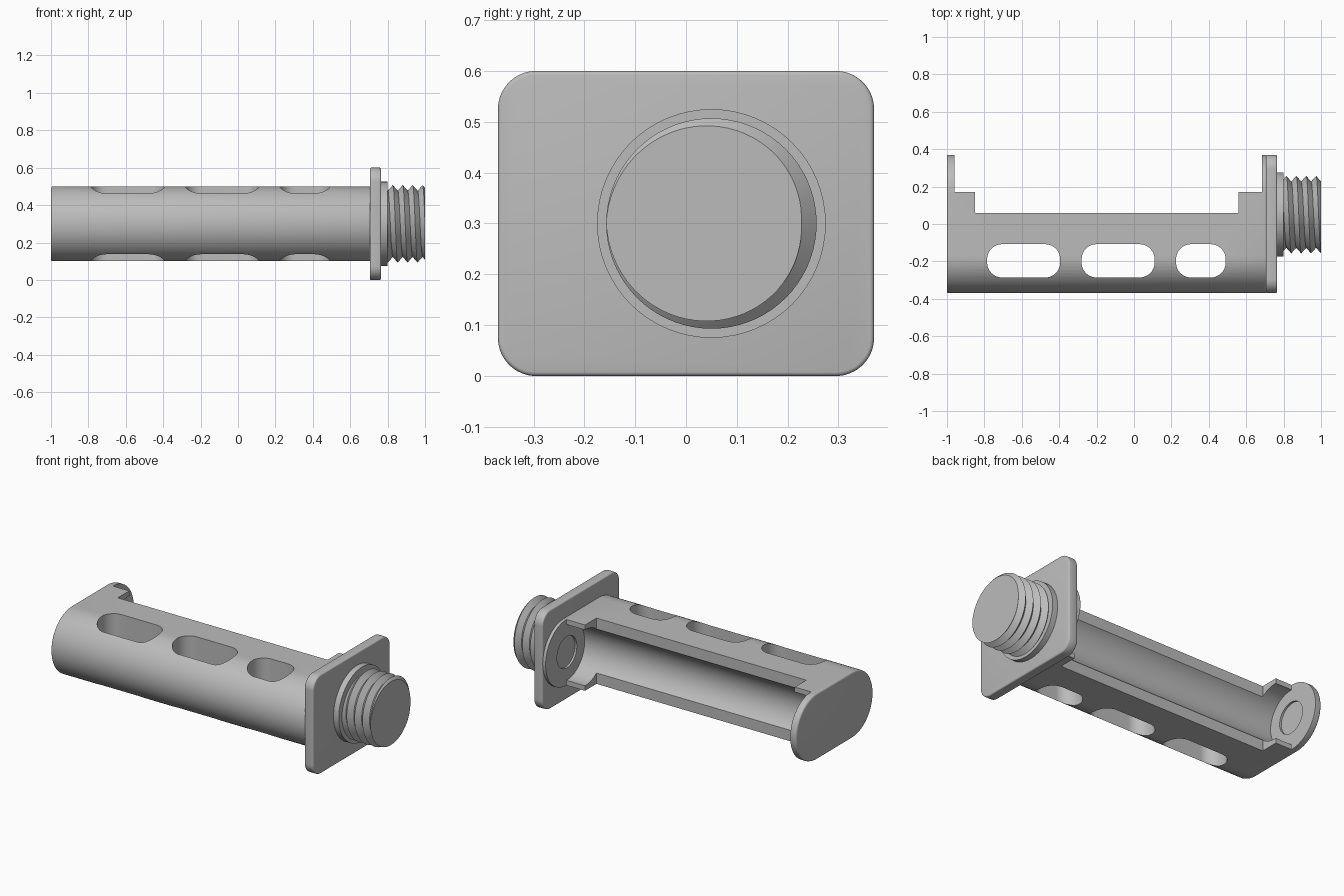
import bpy, bmesh, math

cube = bpy.data.objects.get("Cube")
if cube:
    bpy.data.objects.remove(cube, do_unlink=True)

grey = bpy.data.materials.new("plain grey")
grey.use_nodes = True
colour = (0.5, 0.5, 0.5, 1)
grey.diffuse_color = colour
grey.node_tree.nodes["Principled BSDF"].inputs["Base Color"].default_value = colour


def finish(name, bm):
    mesh = bpy.data.meshes.new(name)
    bmesh.ops.recalc_face_normals(bm, faces=bm.faces)
    bm.to_mesh(mesh)
    bm.free()
    mesh.materials.append(grey)
    obj = bpy.data.objects.new(name, mesh)
    bpy.context.collection.objects.link(obj)
    return obj


def smooth(obj):
    bpy.ops.object.select_all(action="DESELECT")
    obj.select_set(True)
    bpy.context.view_layer.objects.active = obj
    bpy.ops.object.shade_smooth_by_angle(angle=math.radians(32))


def prism(name, axis, centre, size, radius, lo, hi, bevel=0):
    """Rounded rectangle (or disc, or stadium) extruded along x or z."""
    bm = bmesh.new()
    steps = 16
    ring = []
    for corner, (sa, sb) in enumerate([(1, 1), (-1, 1), (-1, -1), (1, -1)]):
        for i in range(steps + 1):
            t = (corner + i / steps) * math.pi / 2
            a = centre[0] + sa * (size[0] / 2 - radius) + radius * math.cos(t)
            b = centre[1] + sb * (size[1] / 2 - radius) + radius * math.sin(t)
            ring.append(bm.verts.new((lo, a, b) if axis == "x" else (a, b, lo)))
    bmesh.ops.remove_doubles(bm, verts=ring, dist=1e-5)
    face = bm.faces.new(list(bm.verts))
    result = bmesh.ops.extrude_face_region(bm, geom=[face], use_keep_orig=True)
    moved = [v for v in result["geom"] if isinstance(v, bmesh.types.BMVert)]
    depth = hi - lo
    bmesh.ops.translate(bm, verts=moved,
                        vec=(depth, 0, 0) if axis == "x" else (0, 0, depth))
    bmesh.ops.recalc_face_normals(bm, faces=bm.faces)
    if bevel:
        rims = [e for e in bm.edges if e.calc_face_angle(0) > 1]
        bmesh.ops.bevel(bm, geom=rims, offset=bevel, segments=3,
                        profile=0.5, affect="EDGES")
    return finish(name, bm)


def disc(name, y, radius, lo, hi, bevel=0):
    return prism(name, "x", (y, 0.3), (2 * radius, 2 * radius), radius, lo, hi, bevel)


def cut(obj, cutter):
    mod = obj.modifiers.new("cut", "BOOLEAN")
    mod.operation = "DIFFERENCE"
    mod.solver = "EXACT"
    mod.object = cutter
    cutter.hide_render = True
    bpy.context.view_layer.update()
    graph = bpy.context.evaluated_depsgraph_get()
    mesh = bpy.data.meshes.new_from_object(obj.evaluated_get(graph))
    obj.modifiers.clear()
    obj.data = mesh
    bpy.data.objects.remove(cutter, do_unlink=True)


# Solid holder body with a stadium cross-section
body = prism("holder_body", "x", (0, 0.3), (0.74, 0.4), 0.2, -1, 0.71, 0.01)

# Stepped back: low middle, higher cradles, full end plates
for lo, hi, floor in [(-0.85, 0.56, 0.06), (-0.96, 0.685, 0.17)]:
    cut(body, prism("step_cutter", "z", ((lo + hi) / 2, floor + 0.2),
                    (hi - lo, 0.4), 0.004, -0.1, 0.8))

# Round groove along the back and shallow contact recesses
cut(body, disc("groove_cutter", 0.165, 0.17, -0.96, 0.685))
cut(body, disc("recess_cutter", 0.165, 0.095, -0.972, 0.697))

# Rounded slots straight through the body
for lo, hi in [(-0.785, -0.395), (-0.28, 0.11), (0.225, 0.49)]:
    cut(body, prism("slot_cutter", "z", ((lo + hi) / 2, -0.197),
                    (hi - lo, 0.178), 0.08, -0.1, 0.8))
smooth(body)

# Flange plate and collar
smooth(prism("flange_plate", "x", (0, 0.3), (0.74, 0.6), 0.075, 0.705, 0.765, 0.008))
smooth(disc("thread_collar", 0.05, 0.225, 0.755, 0.8))

# Helical screw thread
PITCH, START, END, CREST, DEPTH = 0.053, 0.79, 1.0, 0.207, 0.03
SEGMENTS = 72
bm = bmesh.new()
columns = []
for j in range(SEGMENTS + 1):
    t = 2 * math.pi * j / SEGMENTS
    base = END + PITCH * (t - math.pi) / (2 * math.pi)
    column = []
    for i in range(-12, 5):
        x = min(END, max(START, base + i * PITCH / 2))
        phase = (x - base) / PITCH
        r = CREST - DEPTH * 2 * abs(phase - round(phase))
        column.append(bm.verts.new((x, 0.05 + r * math.cos(t), 0.3 + r * math.sin(t))))
    columns.append(column)
for a, b in zip(columns, columns[1:]):
    for i in range(len(a) - 1):
        bm.faces.new((a[i], a[i + 1], b[i + 1], b[i]))
bmesh.ops.remove_doubles(bm, verts=bm.verts, dist=1e-5)
bmesh.ops.holes_fill(bm, edges=[e for e in bm.edges if e.is_boundary], sides=0)
smooth(finish("screw_thread", bm))
